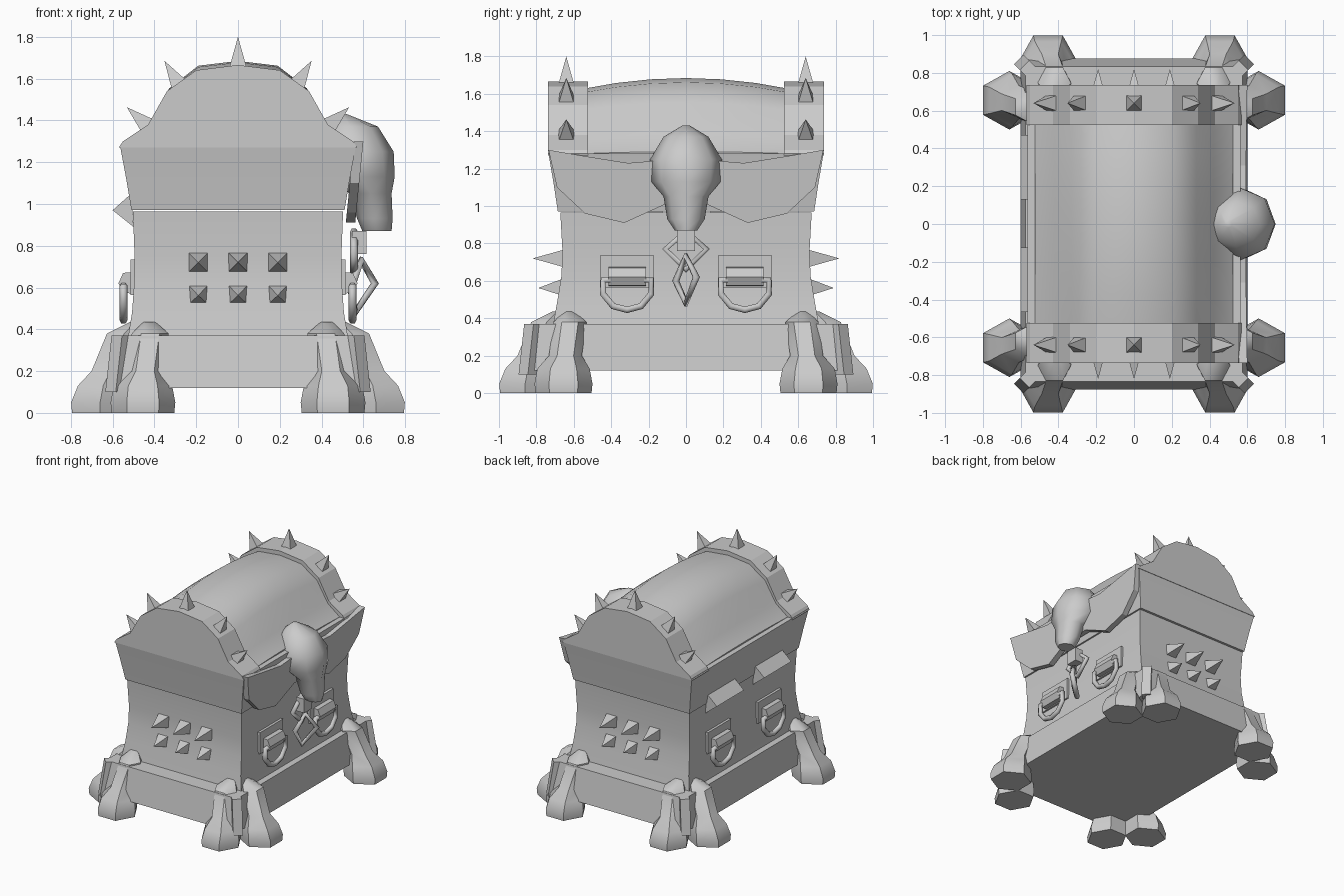
import bpy, bmesh
from math import cos, sin, pi, radians
from mathutils import Vector

if "Cube" in bpy.data.objects:
    bpy.data.objects.remove(bpy.data.objects["Cube"])


def make(name, verts, faces, angle=None):
    me = bpy.data.meshes.new(name)
    bm = bmesh.new()
    vs = [bm.verts.new(v) for v in verts]
    for f in faces:
        bm.faces.new([vs[i] for i in f])
    bmesh.ops.recalc_face_normals(bm, faces=bm.faces)
    bm.to_mesh(me)
    bm.free()
    ob = bpy.data.objects.new(name, me)
    bpy.context.collection.objects.link(ob)
    if angle:
        bpy.ops.object.select_all(action='DESELECT')
        ob.select_set(True)
        bpy.context.view_layer.objects.active = ob
        bpy.ops.object.shade_smooth_by_angle(angle=radians(angle))
    return ob


def loft(name, rings, angle=None):
    n = len(rings[0])
    verts = [v for r in rings for v in r]
    faces = [(k * n + i, k * n + (i + 1) % n, (k + 1) * n + (i + 1) % n, (k + 1) * n + i)
             for k in range(len(rings) - 1) for i in range(n)]
    faces += [tuple(range(n)), tuple(range(len(verts) - n, len(verts)))]
    return make(name, verts, faces, angle)


def rect(hx, hy, z):
    return [(hx, hy, z), (-hx, hy, z), (-hx, -hy, z), (hx, -hy, z)]


def box(name, c, h):
    return loft(name, [[(x + c[0], y + c[1], z + c[2]) for x, y, z in rect(h[0], h[1], s * h[2])]
                       for s in (-1, 1)])


def spike(name, base, tip, half, axis):
    base, tip, a = Vector(base), Vector(tip), Vector(axis)
    d = (tip - base).normalized()
    b = d.cross(a).normalized()
    o = base - d * 0.02
    vs = [o + a * half * i + b * half * j for i, j in ((1, 1), (-1, 1), (-1, -1), (1, -1))] + [tip]
    return make(name, vs, [(0, 1, 2, 3), (0, 1, 4), (1, 2, 4), (2, 3, 4), (3, 0, 4)])


def bar(name, pts, radius, cyclic):
    cu = bpy.data.curves.new(name, 'CURVE')
    cu.dimensions = '3D'
    cu.bevel_depth, cu.bevel_resolution, cu.use_fill_caps = radius, 1, True
    sp = cu.splines.new('POLY')
    sp.points.add(len(pts) - 1)
    for p, c in zip(sp.points, pts):
        p.co = (*c, 1)
    sp.use_cyclic_u = cyclic
    ob = bpy.data.objects.new(name, cu)
    bpy.context.collection.objects.link(ob)
    bpy.ops.object.select_all(action='DESELECT')
    ob.select_set(True)
    bpy.context.view_layer.objects.active = ob
    bpy.ops.object.convert(target='MESH')


# plinth, flared body and lower lid
loft("plinth", [rect(.60, .875, .12), rect(.575, .835, .37)])
loft("body", [rect(*r) for r in ((.53, .715, .34), (.507, .69, .48), (.497, .667, .62),
                                 (.495, .66, .75), (.503, .672, .965))], 35)
loft("lid_lower", [rect(*r) for r in ((.51, .685, .97), (.535, .708, 1.12), (.565, .735, 1.28))], 35)

# barrel lid and its two end bands
half = [(.57, 1.27), (.55, 1.30), (.43, 1.38), (.34, 1.54), (.20, 1.64)]
arch = half + [(0, 1.665)] + [(-x, z) for x, z in half[::-1]]
lid = []
for i in range(7):
    y = -.56 + i * 1.12 / 6
    lift = .06 * (1 - (y / .56) ** 2)
    inner = [(.525, 1.2), (.525, 1.28), (.42, 1.36), (.33, 1.51), (.19, 1.605), (0, 1.625)]
    prof = inner + [(-x, z) for x, z in inner[-2::-1]]
    lid.append([(x, y, z + lift * (z - 1.2) / .43) for x, z in prof])
loft("barrel_lid", lid, 40)
for s in (-1, 1):
    loft("end_band", [[(x, s * y, z) for x, z in arch] for y in (.525, .737)])
    # spikes over the band
    spike("band_spike", (0, s * .64, 1.66), (0, s * .64, 1.80), .045, (0, 1, 0))
    for m in (-1, 1):
        spike("band_spike", (m * .285, s * .64, 1.575), (m * .352, s * .64, 1.685), .045, (0, 1, 0))
        spike("band_spike", (m * .44, s * .64, 1.38), (m * .532, s * .64, 1.463), .045, (0, 1, 0))
    # studs on the chest ends
    for x in (-.19, 0, .19):
        spike("end_stud", (x, s * .665, .72), (x, s * .82, .72), .049, (1, 0, 0))
        spike("end_stud", (x, s * .675, .565), (x, s * .79, .562), .047, (1, 0, 0))


# bone-like feet, two per corner: rows are (z, outward, lateral, outward radius, lateral radius)
def foot(name, place, rows):
    loft(name, [[place(o + ro * sin(a * pi / 3), l + rl * cos(a * pi / 3), z) for a in range(6)]
                for z, o, l, ro, rl in rows], 40)


def rows(out, lat):
    return [(0, out, lat, .155, .15), (.05, out, lat, .16, .155), (.13, out - .015, lat, .14, .14),
            (.20, out - .05, lat - .01, .105, .088), (.38, out - .115, lat - .035, .095, .088),
            (.435, out - .17, lat - .03, .03, .03)]


for sx in (-1, 1):
    for sy in (-1, 1):
        foot("end_foot", lambda o, l, z: (sx * l, sy * o, z), rows(.86, .455))
        foot("side_foot", lambda o, l, z: (sx * o, sy * l, z), rows(.66, .655))
        loft("corner_strip", [[(sx * (cx + dx), sy * (cy + dy), z) for dx, dy in
                               ((.05, 0), (0, .05), (-.05, 0), (0, -.05))]
                              for z, cx, cy in ((.10, .585, .845), (.37, .555, .815))])

# ragged plate on the latch side
edge = [(.735, 1.30), (.53, 1.265), (.31, 1.23), (.19, 1.24)]
low = [(.11, 1.01), (.33, .91), (.54, .96), (.69, 1.10)]
outline = [(-y, z) for y, z in edge] + edge[::-1] + low[::-1] + [(-y, z) for y, z in low]
loft("latch_plate", [[(t + .10 * (z - .9), y, z) for y, z in outline] for t in (.515, .56)])

# skull-shaped latch: z, centre x, radius x, radius y
skull = [(.87, .665, .07, .06), (.93, .655, .085, .10), (1.05, .635, .10, .12),
         (1.13, .585, .165, .185), (1.25, .56, .185, .192), (1.37, .54, .13, .12), (1.43, .50, .02, .02)]
loft("skull_latch", [[(cx + rx * cos(a * pi / 4), ry * sin(a * pi / 4), z) for a in range(8)]
                     for z, cx, rx, ry in skull], 50)

# hanging clasp and chain links
box("chain_clasp", (.58, 0, .815), (.035, .048, .055))
bar("chain_link", [(.555, 0, .865), (.555, .11, .77), (.555, 0, .66), (.555, -.11, .77)], .02, True)
bar("chain_link", [(.59, 0, .73), (.655, .055, .62), (.56, 0, .48), (.54, -.055, .60)], .02, True)

# ring handles on both long sides
for sx in (-1, 1):
    for cy in (-.315, .315):
        box("handle_plate", (sx * .503, cy, .65), (.012, .145, .085))
        loft("handle_barrel", [[(sx * x, cy + e * .1, z) for x, z in
                                ((.49, .57), (.55, .575), (.572, .62), (.55, .67), (.49, .675))]
                               for e in (-1, 1)])
        pts = [(.09, .605), (.128, .605), (.128, .53), (.075, .465), (0, .445)]
        pts += [(-y, z) for y, z in pts[-2::-1]]
        bar("ring_handle", [(sx * .548, cy + y, z) for y, z in pts], .02, False)

# hinges at the back of the lid
for cy in (-.295, .30):
    loft("hinge", [[(x, cy + e * .17, z) for x, z in ((-.50, .89), (-.60, .97), (-.51, 1.05))]
                   for e in (-1, 1)])
